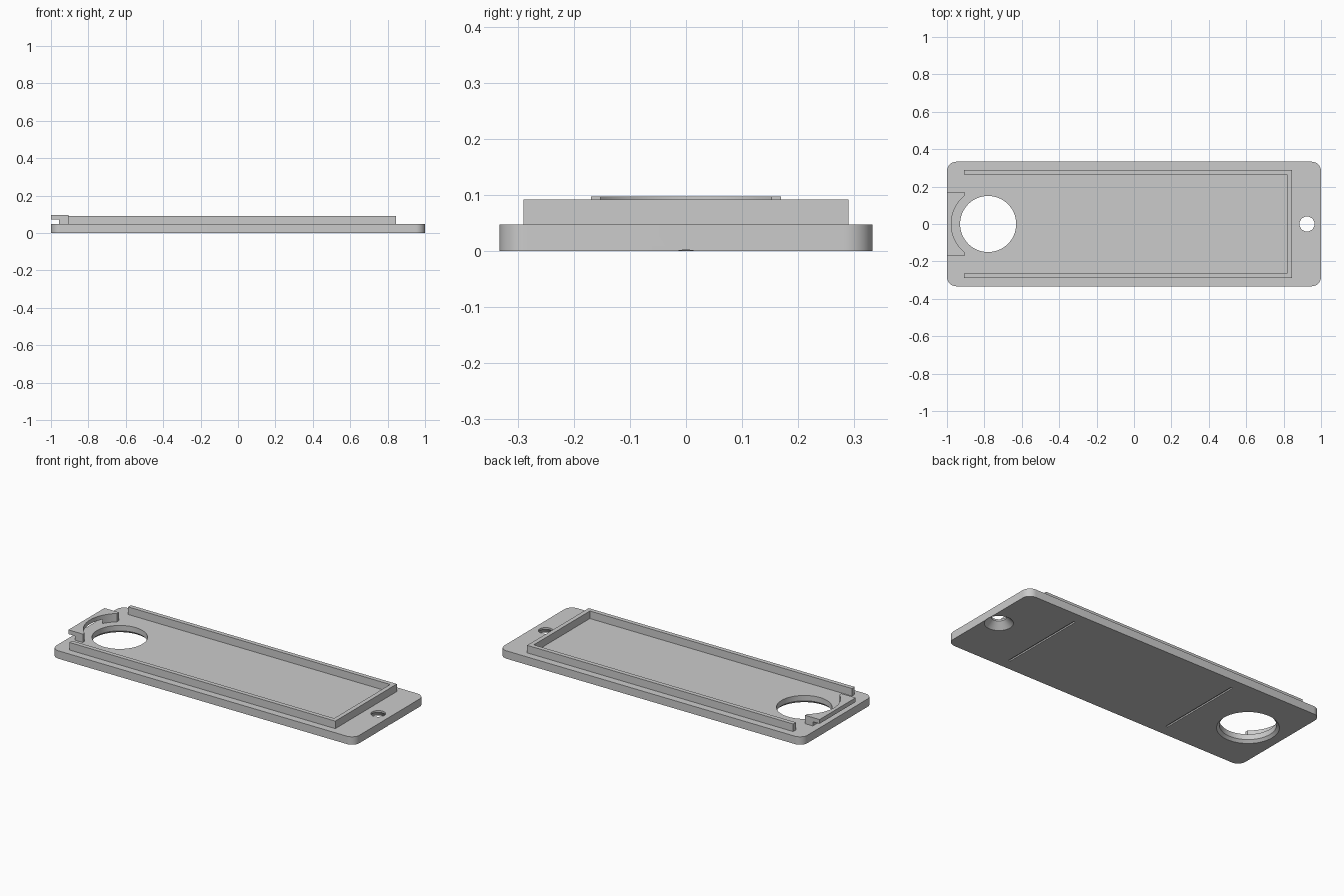
import bpy, bmesh, math

cube = bpy.data.objects.get("Cube")
if cube:
    bpy.data.objects.remove(cube, do_unlink=True)

grey = bpy.data.materials.new("plain_grey")
grey.use_nodes = True
COLOUR = (0.6, 0.6, 0.6, 1)
grey.diffuse_color = COLOUR
grey.node_tree.nodes["Principled BSDF"].inputs["Base Color"].default_value = COLOUR

TOP = 0.047          # upper face of the plate
SINK = 0.04          # raised parts start inside the plate
HOLE_X, SCREW_X = -0.78, 0.925


def prism(name, outline, z0, z1):
    """Extrude a flat outline between two heights."""
    bm = bmesh.new()
    face = bm.faces.new([bm.verts.new((x, y, z0)) for x, y in outline])
    ext = bmesh.ops.extrude_face_region(bm, geom=[face])
    verts = [v for v in ext["geom"] if isinstance(v, bmesh.types.BMVert)]
    bmesh.ops.translate(bm, verts=verts, vec=(0, 0, z1 - z0))
    bmesh.ops.recalc_face_normals(bm, faces=bm.faces)
    mesh = bpy.data.meshes.new(name)
    bm.to_mesh(mesh)
    bm.free()
    mesh.materials.append(grey)
    obj = bpy.data.objects.new(name, mesh)
    bpy.context.collection.objects.link(obj)
    return obj


def box(name, x0, x1, half_y, z0, z1):
    return prism(name, [(x0, -half_y), (x1, -half_y), (x1, half_y), (x0, half_y)], z0, z1)


def lathe(name, x, profile, sides=96):
    """Solid of revolution about a vertical axis, from (radius, z) pairs."""
    bm = bmesh.new()
    rings = []
    for r, z in profile:
        angles = [math.tau * i / sides for i in range(sides)]
        rings.append([bm.verts.new((x + r * math.cos(a), r * math.sin(a), z)) for a in angles])
    for low, high in zip(rings, rings[1:]):
        for i in range(sides):
            j = (i + 1) % sides
            bm.faces.new((low[i], low[j], high[j], high[i]))
    bm.faces.new(rings[0][::-1])
    bm.faces.new(rings[-1])
    mesh = bpy.data.meshes.new(name)
    bm.to_mesh(mesh)
    bm.free()
    mesh.materials.append(grey)
    obj = bpy.data.objects.new(name, mesh)
    bpy.context.collection.objects.link(obj)
    return obj


def activate(obj):
    bpy.ops.object.select_all(action="DESELECT")
    obj.select_set(True)
    bpy.context.view_layer.objects.active = obj


def cut(obj, cutters):
    """Subtract each cutter from the object and discard it."""
    for cutter in cutters:
        cutter.hide_render = True
        mod = obj.modifiers.new("cut", "BOOLEAN")
        mod.operation, mod.solver, mod.object = "DIFFERENCE", "EXACT", cutter
        activate(obj)
        bpy.ops.object.modifier_apply(modifier=mod.name)
        bpy.data.objects.remove(cutter, do_unlink=True)


def smooth(obj):
    activate(obj)
    bpy.ops.object.shade_smooth_by_angle(angle=math.radians(30))


# Base plate with rounded corners
R, HALF = 0.05, 0.333
outline = []
for quarter, (sx, sy) in enumerate([(1, 1), (-1, 1), (-1, -1), (1, -1)]):
    for i in range(13):
        a = math.pi / 2 * (quarter + i / 12)
        outline.append((sx * (1 - R) + R * math.cos(a), sy * (HALF - R) + R * math.sin(a)))
plate = prism("base_plate", outline, 0, TOP)

# Large chamfered opening, countersunk screw hole and two underside grooves
opening = lathe("opening_cutter", HOLE_X,
                [(0.175, -0.01), (0.15, 0.015), (0.15, 0.1)])
screw = lathe("screw_cutter", SCREW_X,
              [(0.0865, -0.01), (0.04, 0.0365), (0.04, 0.1)], 64)
grooves = [box("groove_cutter", x - 0.006, x + 0.006, 0.265, -0.01, 0.008)
           for x in (0.63, -0.446)]
cut(plate, [opening, screw] + grooves)
smooth(plate)

# U-shaped raised rail, open towards the large opening
START, END, OUT, WALL = -0.91, 0.845, 0.29, 0.026
half_rail = [(START, OUT - WALL), (START, OUT), (END, OUT)]
inner = (END - WALL, OUT - WALL)
rail_outline = half_rail + [(x, -y) for x, y in reversed(half_rail)]
rail_outline += [(inner[0], -inner[1]), inner]
rail = prism("raised_rail", rail_outline, SINK, 0.092)

# End clip: overhanging lip on two feet, scooped around the opening
clip = box("end_clip", -1, -0.905, 0.17, SINK, 0.097)
cut(clip, [lathe("scoop_cutter", HOLE_X, [(0.197, 0), (0.197, 0.2)], 128),
           box("slot_cutter", -1.1, -0.956, 0.3, 0.01, 0.072)])
smooth(clip)
